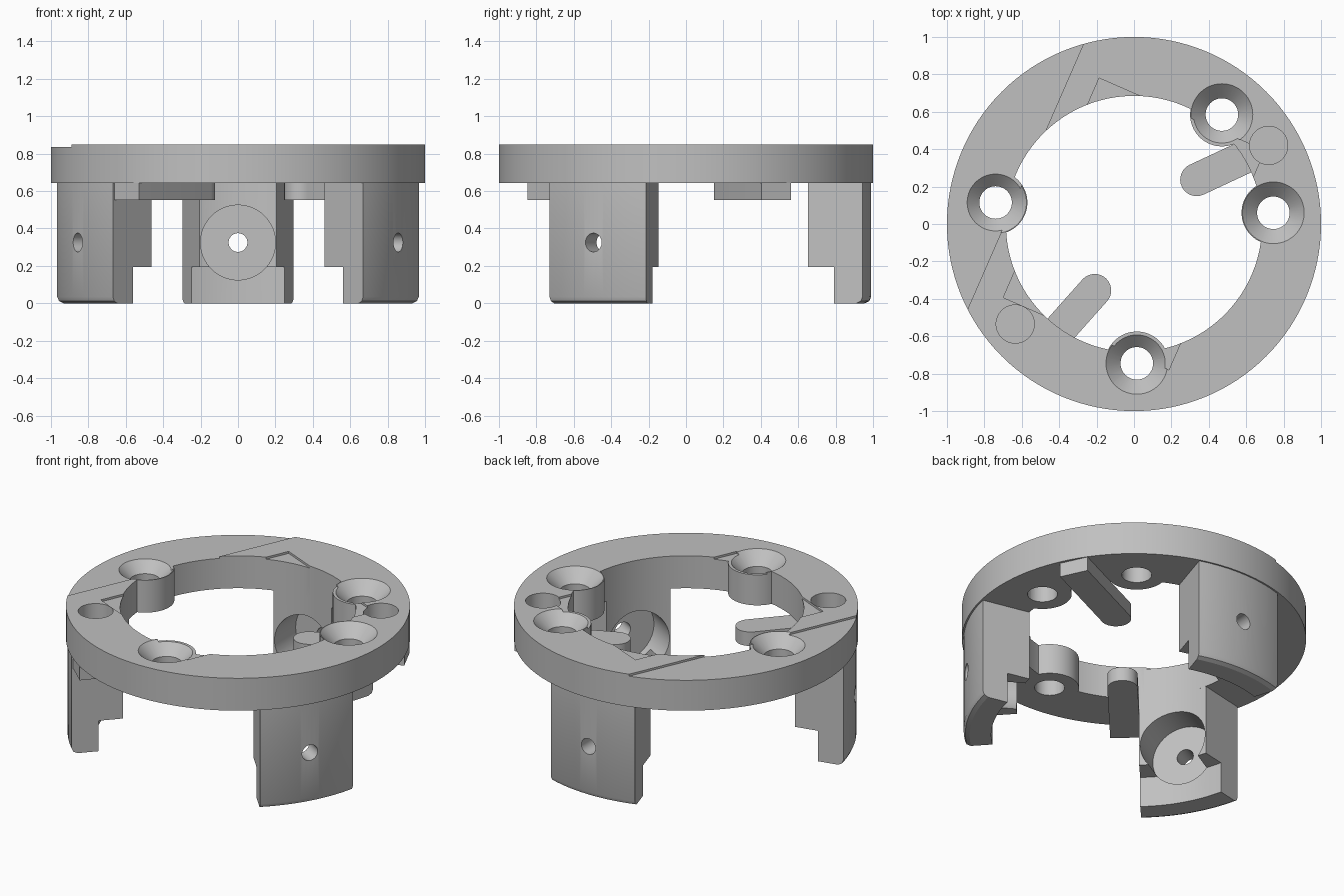
import bpy, bmesh, math
from mathutils import Matrix, Vector

if "Cube" in bpy.data.objects:
    bpy.data.objects.remove(bpy.data.objects["Cube"], do_unlink=True)

TOP, BASE = 0.85, 0.642          # ring top and underside
INNER = 0.685                    # ring bore radius
RECESS = 0.837                   # floor of the shallow top recesses

grey = bpy.data.materials.new("plain grey")
grey.use_nodes = True
grey.diffuse_color = (0.53, 0.53, 0.53, 1)
grey.node_tree.nodes["Principled BSDF"].inputs["Base Color"].default_value = (0.53, 0.53, 0.53, 1)


def finish(name, bm):
    bmesh.ops.recalc_face_normals(bm, faces=bm.faces)
    mesh = bpy.data.meshes.new(name)
    bm.to_mesh(mesh)
    bm.free()
    mesh.materials.append(grey)
    obj = bpy.data.objects.new(name, mesh)
    bpy.context.collection.objects.link(obj)
    return obj


def revolve(name, profile, start, sweep, steps):
    """Sweep a closed (radius, z) profile about z; cap it unless it is a full turn."""
    bm = bmesh.new()
    full = sweep >= 360
    loops = []
    for i in range(steps if full else steps + 1):
        a = math.radians(start + sweep * i / steps)
        loops.append([bm.verts.new((r * math.cos(a), r * math.sin(a), z)) for r, z in profile])
    n = len(profile)
    for i in range(steps):
        p, q = loops[i], loops[(i + 1) % len(loops)]
        for j in range(n):
            k = (j + 1) % n
            bm.faces.new((p[j], q[j], q[k], p[k]))
    if not full:
        bm.faces.new(loops[0])
        bm.faces.new(loops[-1])
    return finish(name, bm)


def cylinder(name, r_low, r_high, depth, matrix):
    bm = bmesh.new()
    bmesh.ops.create_cone(bm, cap_ends=True, segments=64, radius1=r_low,
                          radius2=r_high, depth=depth, matrix=matrix)
    return finish(name, bm)


def upright(name, x, y, z0, z1, r_low, r_high=None):
    return cylinder(name, r_low, r_high or r_low, z1 - z0,
                    Matrix.Translation((x, y, (z0 + z1) / 2)))


def box(name, low, high, turn):
    bm = bmesh.new()
    low, high = Vector(low), Vector(high)
    m = turn @ Matrix.Translation((low + high) / 2) @ Matrix.Diagonal((*(high - low), 1))
    bmesh.ops.create_cube(bm, size=1, matrix=m)
    return finish(name, bm)


def combine(target, tool, operation):
    mod = target.modifiers.new("cut", 'BOOLEAN')
    mod.operation, mod.solver, mod.object = operation, 'EXACT', tool
    bpy.context.view_layer.objects.active = target
    bpy.ops.object.modifier_apply(modifier=mod.name)
    bpy.data.objects.remove(tool, do_unlink=True)


# Ring body with four screw bosses
ring = revolve("ring", [(INNER, BASE), (1, BASE), (1, TOP), (INNER, TOP)], 0, 360, 128)
screws = [(0.47, 0.585), (0.745, 0.06), (-0.74, 0.115), (0.015, -0.745)]
for x, y in screws:
    combine(ring, upright("boss", x, y, BASE, TOP, 0.17), 'UNION')

# Shallow recesses in the top: a rectangle and the side beyond a chord
tilt = Matrix.Rotation(math.radians(-23.6), 4, 'Z')
combine(ring, box("recess", (-0.483, -0.64, RECESS), (0.483, 0.64, 1), tilt), 'DIFFERENCE')
combine(ring, box("recess", (-1.6, -1.2, RECESS), (-0.633, 1.2, 1), tilt), 'DIFFERENCE')

# Countersunk screw holes and blind round pockets
for x, y in screws:
    combine(ring, upright("bore", x, y, 0.5, 1, 0.087), 'DIFFERENCE')
    combine(ring, upright("sink", x, y, 0.76, 0.88, 0.075, 0.195), 'DIFFERENCE')
for x, y in [(0.72, 0.42), (-0.635, -0.535)]:
    combine(ring, upright("pocket", x, y, 0.72, 1, 0.102), 'DIFFERENCE')

# Three legs, stepped inside, rounded at the outer foot, with a counterbored hole
leg_profile = [(INNER, BASE), (0.99, BASE), (0.99, 0.035), (0.98, 0.012), (0.955, 0),
               (0.83, 0), (0.83, 0.195), (INNER, 0.195)]
legs = []
for name, angle in [("back_leg", 90), ("left_leg", -30), ("right_leg", 210)]:
    leg = revolve(name, leg_profile, angle - 17.5, 35, 20)
    aim = Matrix.Rotation(math.radians(angle), 4, 'Z')
    for r0, r1, radius in [(0.4, 0.87, 0.2), (0.5, 1.2, 0.05)]:
        m = (aim @ Matrix.Translation(((r0 + r1) / 2, 0, 0.325))
             @ Matrix.Rotation(math.pi / 2, 4, 'Y'))
        combine(leg, cylinder("bore", radius, radius, r1 - r0, m), 'DIFFERENCE')
    legs.append(leg)


# Two flat arms under the ring with rounded inner tips
def arm(name, tip, angle, length=0.58, half=0.088):
    m = Matrix.Translation((*tip, 0)) @ Matrix.Rotation(math.radians(angle), 4, 'Z')
    outline = [(length, -half), (length, half)]
    for i in range(17):
        a = math.pi / 2 + math.pi * i / 16
        outline.append((half * math.cos(a), half * math.sin(a)))
    bm = bmesh.new()
    face = bm.faces.new([bm.verts.new(m @ Vector((x, y, 0.552))) for x, y in outline])
    up = bmesh.ops.extrude_face_region(bm, geom=[face])["geom"]
    bmesh.ops.translate(bm, vec=(0, 0, BASE - 0.552),
                        verts=[v for v in up if isinstance(v, bmesh.types.BMVert)])
    return finish(name, bm)


arms = [arm("left_arm", (0.335, 0.237), 25), arm("right_arm", (-0.21, -0.355), 228.3)]

# Smooth the round walls, keep the edges crisp
bpy.ops.object.select_all(action='DESELECT')
for obj in [ring] + legs + arms:
    obj.select_set(True)
bpy.context.view_layer.objects.active = ring
bpy.ops.object.shade_smooth_by_angle(angle=math.radians(25))
